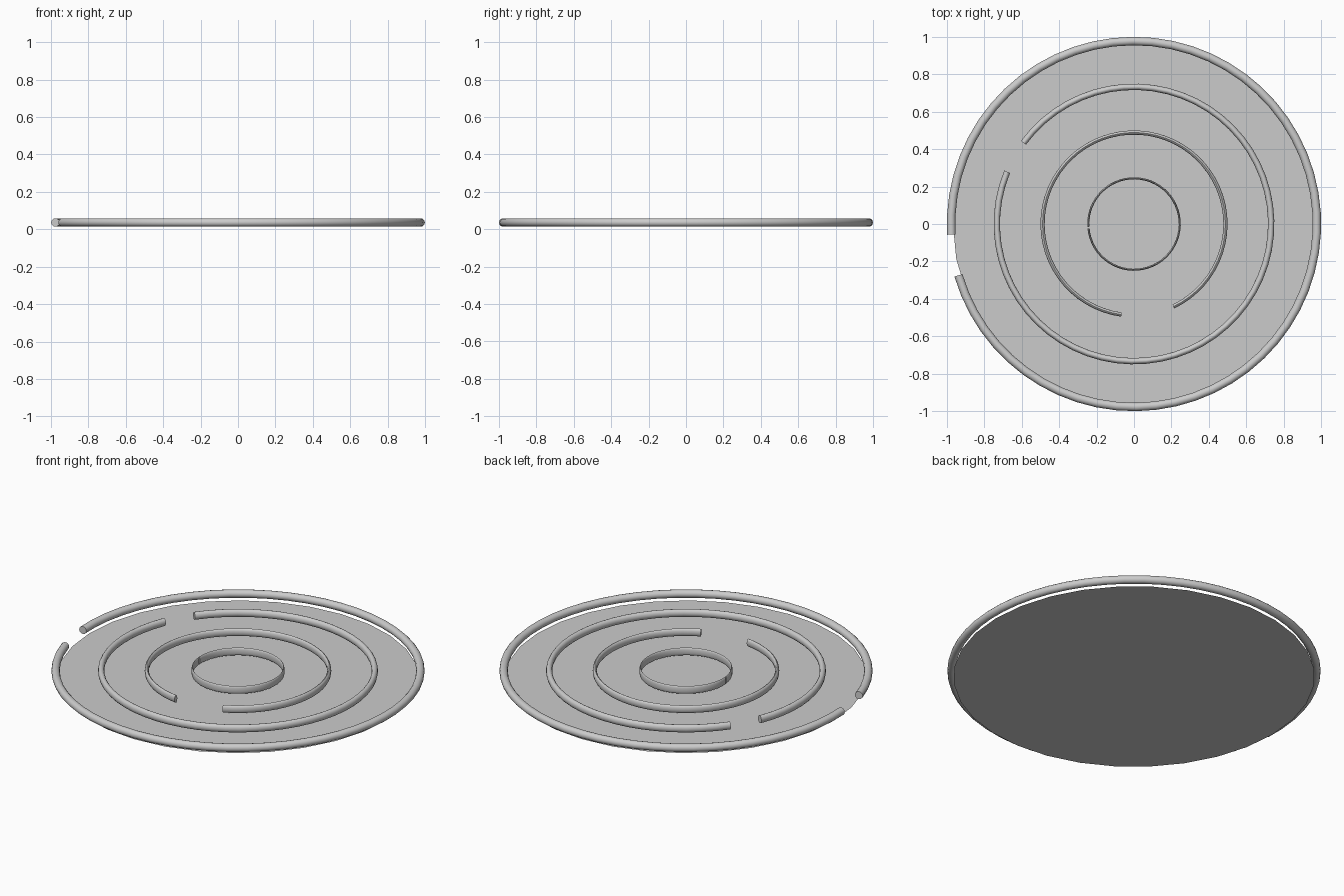
import bpy, bmesh
from math import cos, sin, radians, pi

if "Cube" in bpy.data.objects:
    bpy.data.objects.remove(bpy.data.objects["Cube"])

TUBE = 0.0225      # tube radius, also its half height
MID_Z = 0.036      # height of tube centre
SIDES = 12


def finish(bm, name):
    me = bpy.data.meshes.new(name)
    bm.to_mesh(me)
    bm.free()
    ob = bpy.data.objects.new(name, me)
    bpy.context.collection.objects.link(ob)
    bpy.context.view_layer.objects.active = ob
    return ob


def open_ring(name, scale, start, end, steps=56):
    """Tube arc squeezed in plan by scale, keeping the full height."""
    bm = bmesh.new()
    loops = []
    for i in range(steps + 1):
        a = radians(start + (end - start) * i / steps)
        loop = []
        for j in range(SIDES):
            t = 2 * pi * j / SIDES
            r = scale * (1 - TUBE + TUBE * cos(t))
            loop.append(bm.verts.new((r * cos(a), r * sin(a), MID_Z + TUBE * sin(t))))
        loops.append(loop)
    for p, q in zip(loops, loops[1:]):
        for j in range(SIDES):
            k = (j + 1) % SIDES
            bm.faces.new((p[j], q[j], q[k], p[k]))
    # closed ends
    bm.faces.new(loops[0])
    bm.faces.new(loops[-1][::-1])
    bmesh.ops.recalc_face_normals(bm, faces=bm.faces)
    ob = finish(bm, name)
    bpy.ops.object.select_all(action='DESELECT')
    ob.select_set(True)
    bpy.ops.object.shade_smooth_by_angle(angle=radians(40))


# flat base sheet
bm = bmesh.new()
bmesh.ops.create_circle(bm, cap_ends=True, segments=32, radius=0.968)
finish(bm, "base_disc")

# concentric rings, each with its own gap (scale, arc start, arc end)
open_ring("outer_ring", 1.00, 196.3, 543.3)
open_ring("large_ring", 0.75, 157.6, 503.7)
open_ring("middle_ring", 0.50, 295.5, 622.1)
open_ring("inner_ring", 0.25, 185.5, 543.5)
